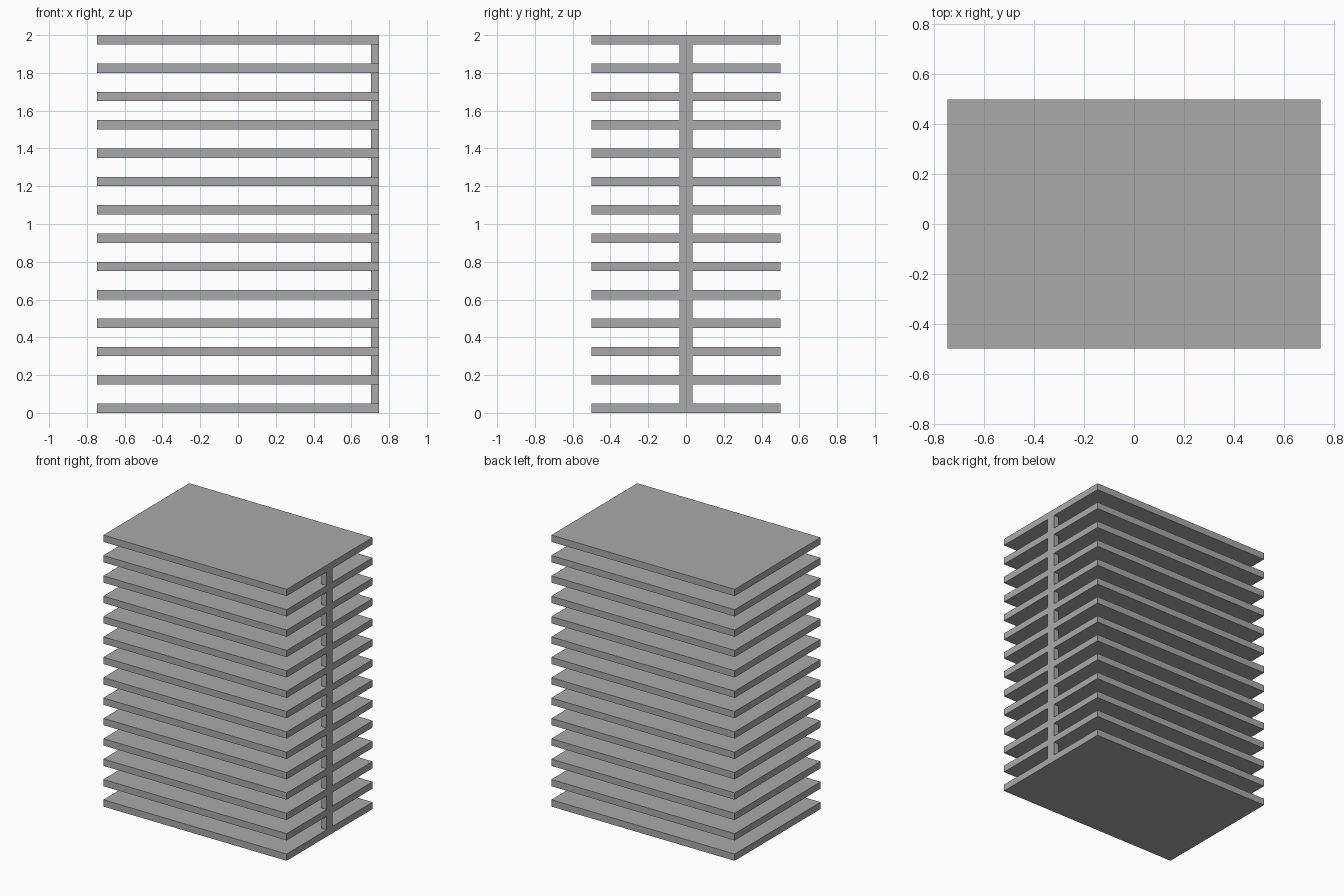
import bpy

cube = bpy.data.objects.get("Cube")
if cube:
    bpy.data.objects.remove(cube, do_unlink=True)

LENGTH, DEPTH = 1.494, 1.0
THICK, PITCH, COUNT = 0.05, 0.15, 14
SPINE_X, SPINE_Y = 0.042, 0.07

grey = bpy.data.materials.new("plain_grey")
grey.use_nodes = True
colour = (0.4, 0.4, 0.4, 1)
grey.diffuse_color = colour
grey.node_tree.nodes["Principled BSDF"].inputs["Base Color"].default_value = colour


def box(name, size, x, bottom):
    """Box centred on y = 0 that stands on the given height."""
    bpy.ops.mesh.primitive_cube_add(size=1, location=(x, 0, bottom + size[2] / 2))
    obj = bpy.context.object
    obj.name = name
    obj.scale = size
    bpy.ops.object.transform_apply(location=False, rotation=False, scale=True)
    obj.data.materials.append(grey)
    return obj


for i in range(COUNT):
    # Flat plates stacked at an even pitch
    box(f"plate_{i + 1}", (LENGTH, DEPTH, THICK), 0, i * PITCH)
    # Spine blocks join neighbouring plates flush with the left end
    if i < COUNT - 1:
        box(f"spine_block_{i + 1}", (SPINE_X, SPINE_Y, PITCH - THICK),
            (LENGTH - SPINE_X) / 2, i * PITCH + THICK)
